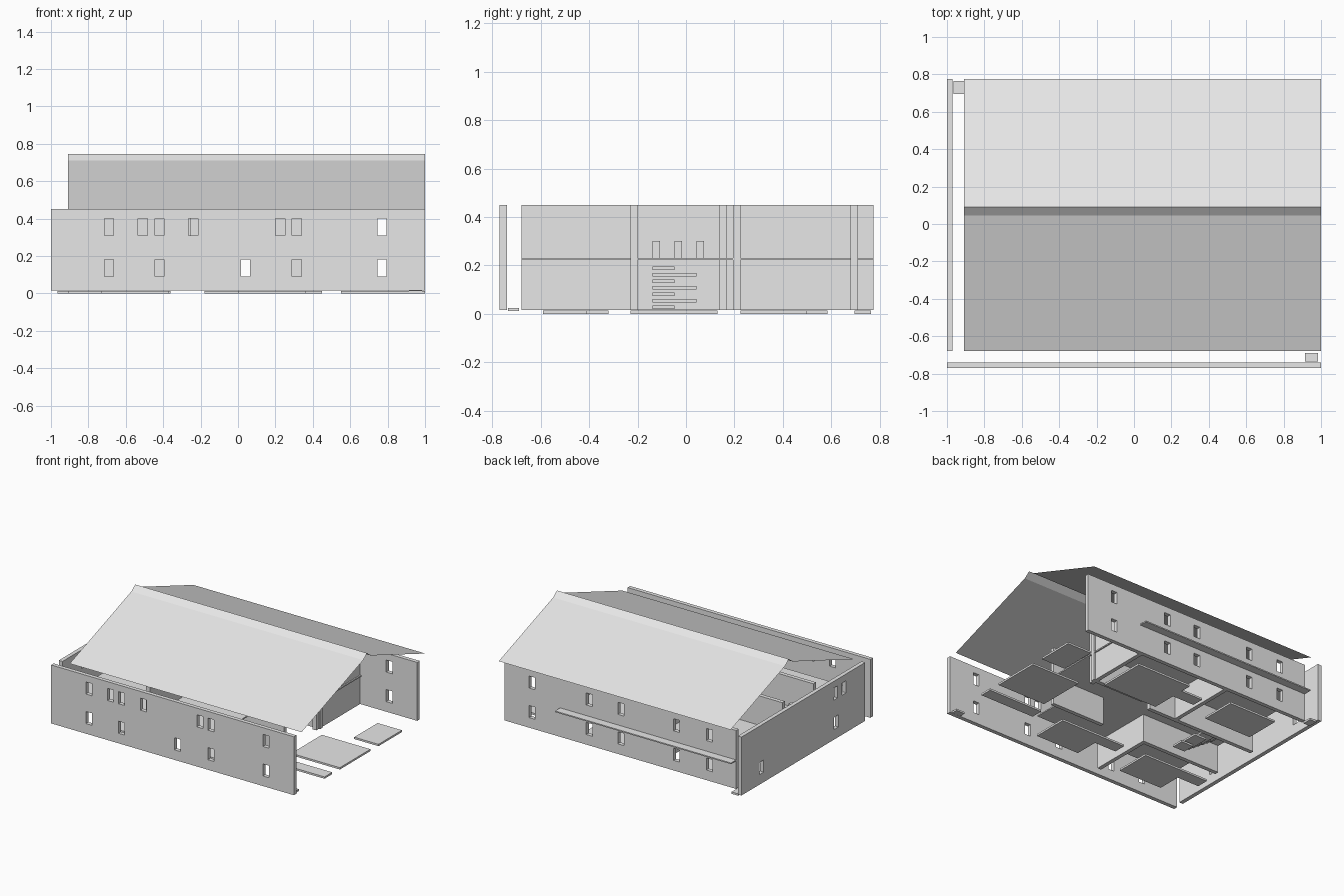
import bpy, bmesh
from mathutils import Vector

cube = bpy.data.objects.get("Cube")
if cube:
    bpy.data.objects.remove(cube, do_unlink=True)

grey = bpy.data.materials.new("light_grey")
grey.use_nodes = True
grey.diffuse_color = (0.8, 0.8, 0.8, 1)
grey.node_tree.nodes["Principled BSDF"].inputs["Base Color"].default_value = grey.diffuse_color


def finish(name, bm):
    mesh = bpy.data.meshes.new(name)
    bm.to_mesh(mesh)
    bm.free()
    mesh.materials.append(grey)
    obj = bpy.data.objects.new(name, mesh)
    bpy.context.scene.collection.objects.link(obj)
    return obj


def panel(name, place, us, vs, depth, holes):
    """Flat panel with rectangular holes, extruded along the depth vector."""
    ucuts = sorted(set(us) | {c for h in holes for c in h[:2]})
    vcuts = sorted(set(vs) | {c for h in holes for c in h[2:]})
    bm = bmesh.new()
    grid = [[bm.verts.new(place(u, v)) for v in vcuts] for u in ucuts]
    for i in range(len(ucuts) - 1):
        for j in range(len(vcuts) - 1):
            u = (ucuts[i] + ucuts[i + 1]) / 2
            v = (vcuts[j] + vcuts[j + 1]) / 2
            if not any(a < u < b and c < v < d for a, b, c, d in holes):
                bm.faces.new((grid[i][j], grid[i + 1][j], grid[i + 1][j + 1], grid[i][j + 1]))
    bmesh.ops.delete(bm, geom=[v for v in bm.verts if not v.link_faces], context='VERTS')
    new = bmesh.ops.extrude_face_region(bm, geom=bm.faces[:], use_keep_orig=True)["geom"]
    moved = [g for g in new if isinstance(g, bmesh.types.BMVert)]
    bmesh.ops.translate(bm, vec=Vector(depth), verts=moved)
    bmesh.ops.recalc_face_normals(bm, faces=bm.faces[:])
    flat = [e for e in bm.edges if len(e.link_faces) == 2 and e.calc_face_angle(1) < 0.01]
    bmesh.ops.dissolve_edges(bm, edges=[e for e in flat if not holes], use_verts=True)
    return finish(name, bm)


BASE, TOP, FLOOR = 0.015, 0.45, 0.222
THICK = 0.03


def x_wall(name, x0, x1, y, holes=()):
    return panel(name, lambda u, v: (u, y, v), (x0, x1), (BASE, TOP), (0, THICK, 0), list(holes))


def y_wall(name, y0, y1, x, holes=()):
    return panel(name, lambda u, v: (x, u, v), (y0, y1), (BASE, TOP), (THICK, 0, 0), list(holes))


def slab(name, x0, x1, y0, y1, z, thick, holes=()):
    return panel(name, lambda u, v: (u, v, z), (x0, x1), (y0, y1), (0, 0, thick), list(holes))


def windows(lower, upper):
    low = [(c - 0.025, c + 0.025, 0.09, 0.18) for c in lower]
    return low + [(c - 0.025, c + 0.025, 0.31, 0.4) for c in upper]


# Outer walls
x_wall("front_wall", -1, 1, -0.77,
       windows((-0.69, -0.42, 0.04, 0.315, 0.77),
               (-0.69, -0.51, -0.42, -0.24, 0.225, 0.315, 0.77)))
back = (-0.69, -0.42, 0.04, 0.30, 0.77)
x_wall("back_wall", -0.91, 1, 0.68, windows(back, back))
y_wall("side_wall", -0.68, 0.775, -1, windows((-0.34, 0.54), (-0.33, -0.43)))

# Corridor walls, open at the entry
x_wall("front_corridor_wall_a", -0.91, -0.28, -0.23)
x_wall("front_corridor_wall_b", 0.1, 0.54, -0.23)
x_wall("back_corridor_wall_a", -0.91, 0.0, 0.137)
x_wall("back_corridor_wall_b", 0.1, 0.54, 0.195)

# Cross walls between rooms
y_wall("front_room_wall", -0.68, -0.2, -0.28)
for n, x in enumerate((-0.25, 0.5)):
    y_wall(f"back_room_wall_{n}", 0.165, 0.68, x)

# Upper floor with a stairwell, running out behind as a balcony
slab("upper_floor", -0.91, 0.54, -0.2, 0.77, FLOOR, 0.009, [(-0.8, -0.46, -0.138, 0.075)])
slab("upper_front_floor", -0.91, 0.28, -0.68, -0.2, FLOOR, 0.009)

# Ground floor tiles
tiles = {
    "entry": (0.6, 1, -0.23, 0.13),
    "back_side": (0.8, 1, 0.225, 0.5),
    "front_side": (0.55, 1, -0.41, -0.32),
    "back_middle": (0, 0.45, 0.225, 0.585),
    "back_middle_strip": (-0.18, 0, 0.41, 0.5),
    "front_middle": (0, 0.36, -0.59, -0.32),
    "front_middle_strip": (-0.18, 0, -0.41, -0.32),
    "front_far": (-0.73, -0.37, -0.59, -0.32),
    "front_far_strip": (-0.91, -0.73, -0.41, -0.32),
    "back_far": (-0.75, -0.36, 0.32, 0.585),
    "back_corner": (-0.965, -0.91, 0.695, 0.765),
}
for name, box in tiles.items():
    slab(name + "_floor_tile", *box, 0, 0.014)
slab("front_corner_step", 0.915, 0.985, -0.735, -0.69, 0.012, 0.013)

# Stair treads alternate between short and long
for i in range(7):
    x = -0.5 - i * 0.04
    y_end = -0.047 if i % 2 == 0 else 0.043
    slab(f"stair_tread_{i}", x - 0.06, x + 0.04, -0.138, y_end, 0.02 + i * 0.027, 0.014)

# Stairwell posts
for i in range(3):
    y = -0.138 + i * 0.091
    slab(f"stair_post_{i}", -0.8, -0.77, y, y + 0.03, 0.231, 0.07)

# Thin roof sheets with a steeper ridge cap
profile = [(-0.68, 0.45), (0.045, 0.71), (0.09, 0.745), (0.135, 0.71), (0.775, 0.48)]
bm = bmesh.new()
rows = [[bm.verts.new((x, y, z)) for x in (-0.91, 1)] for y, z in profile]
for a, b in zip(rows, rows[1:]):
    bm.faces.new((a[0], a[1], b[1], b[0]))
finish("roof", bm)
